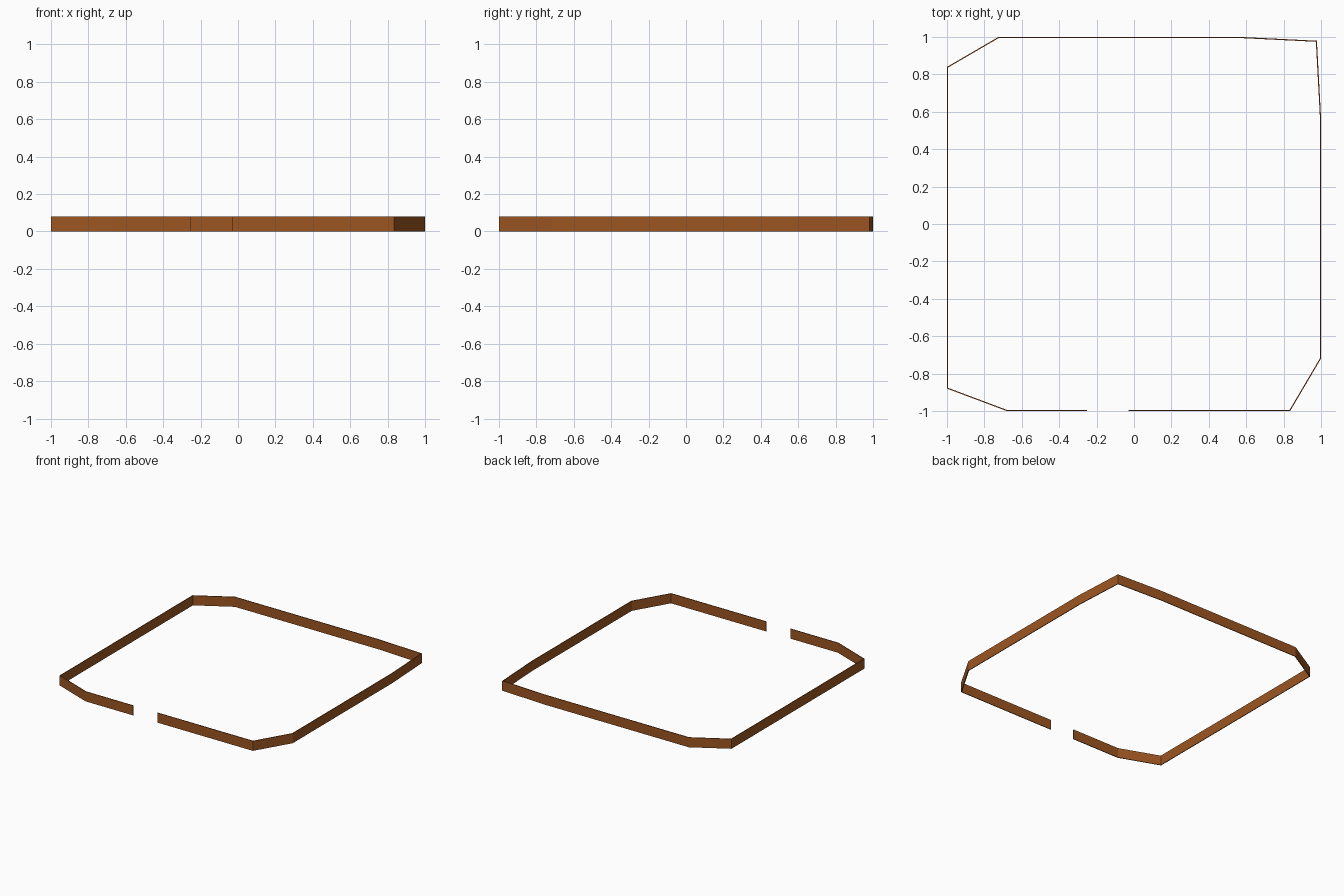
import bpy, bmesh
from mathutils import Vector

if "Cube" in bpy.data.objects:
    bpy.data.objects.remove(bpy.data.objects["Cube"])

HEIGHT = 0.08
THICK = 0.006

# Outer line of the wall, clockwise from one side of the gateway to the other
PATH = [(-0.25, -1), (-0.68, -1), (-1, -0.88), (-1, 0.84), (-0.725, 1), (0.57, 1),
        (0.978, 0.98), (1, 0.57), (1, -0.72), (0.835, -1), (-0.03, -1)]

brown = bpy.data.materials.new("brown wood")
brown.diffuse_color = (0.335, 0.092, 0.016, 1)
brown.use_nodes = True
brown.node_tree.nodes["Principled BSDF"].inputs["Base Color"].default_value = brown.diffuse_color


def inward(a, b):
    """Unit normal on the right of a->b, which is the inside of the loop."""
    d = (b - a).normalized()
    return Vector((d.y, -d.x))


def inner_line(pts):
    """Mitred offset of an open path towards the inside."""
    result = []
    for i, p in enumerate(pts):
        n = [inward(pts[j], pts[j + 1]) for j in (i - 1, i) if 0 <= j < len(pts) - 1]
        m = (n[0] + n[-1]).normalized()
        result.append(p + m * THICK / m.dot(n[0]))
    return result


# Thin wall: a rectangular section swept along the path, closed at both ends
outer = [Vector(p) for p in PATH]
bm = bmesh.new()
rings = []
for o, i in zip(outer, inner_line(outer)):
    rings.append([bm.verts.new((p.x, p.y, z))
                  for p, z in ((o, 0), (o, HEIGHT), (i, HEIGHT), (i, 0))])
for a, b in zip(rings, rings[1:]):
    for k in range(4):
        n = (k + 1) % 4
        bm.faces.new((a[k], a[n], b[n], b[k]))
bm.faces.new(rings[0])
bm.faces.new(rings[-1][::-1])
bmesh.ops.recalc_face_normals(bm, faces=bm.faces)

mesh = bpy.data.meshes.new("enclosure_wall")
bm.to_mesh(mesh)
bm.free()
mesh.materials.append(brown)
wall = bpy.data.objects.new("enclosure_wall", mesh)
bpy.context.collection.objects.link(wall)
